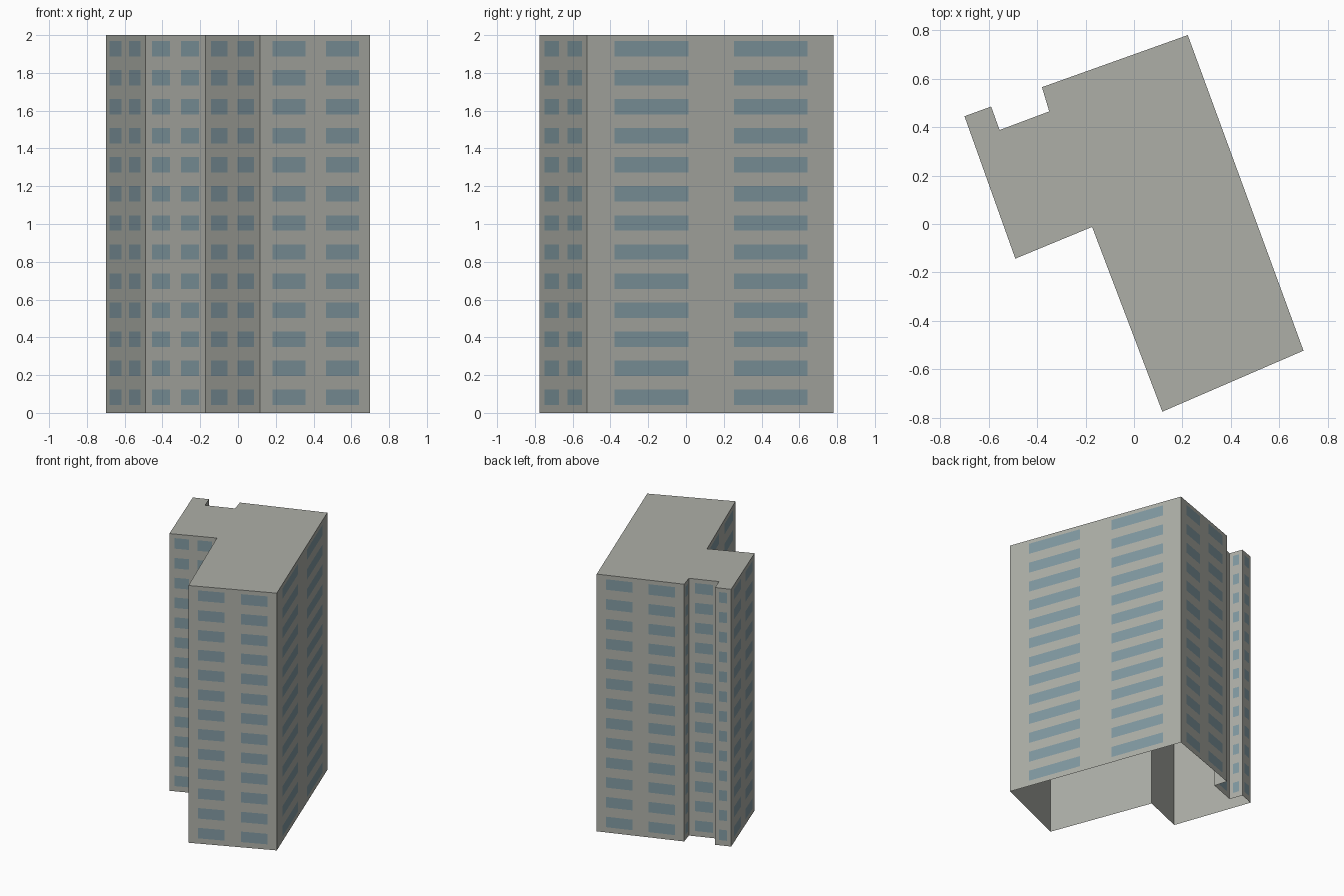
import bpy, bmesh
from mathutils import Vector

cube = bpy.data.objects.get("Cube")
if cube:
    bpy.data.objects.remove(cube, do_unlink=True)

HEIGHT, FLOORS = 2.0, 13
STOREY = HEIGHT / FLOORS


def material(name, colour):
    mat = bpy.data.materials.new(name)
    mat.use_nodes = True
    mat.diffuse_color = colour
    mat.node_tree.nodes["Principled BSDF"].inputs["Base Color"].default_value = colour
    return mat


def make_object(name, bm, mat):
    mesh = bpy.data.meshes.new(name)
    bm.to_mesh(mesh)
    bm.free()
    mesh.materials.append(mat)
    obj = bpy.data.objects.new(name, mesh)
    bpy.context.collection.objects.link(obj)
    return obj


concrete = material("warm grey concrete", (0.42, 0.43, 0.39, 1))
glass = material("blue grey glass", (0.22, 0.32, 0.36, 1))

# Footprint corners, counter-clockwise, each with the window spans
# (as fractions of the wall) on the wall that starts there
PAIR = [(0.11, 0.41), (0.595, 0.895)]
PAIR_REV = [(1 - b, 1 - a) for a, b in PAIR]
WIDE = [(0.2, 0.8)]
SINGLE = [(0.25, 0.75)]
footprint = [
    ((0.70, -0.523), PAIR),
    ((0.222, 0.78), PAIR),
    ((-0.38, 0.565), SINGLE),
    ((-0.35, 0.465), WIDE),
    ((-0.555, 0.388), SINGLE),
    ((-0.59, 0.485), SINGLE),
    ((-0.70, 0.445), PAIR_REV),
    ((-0.49, -0.143), PAIR),
    ((-0.173, -0.012), PAIR),
    ((0.117, -0.775), PAIR),
]
corners = [Vector((x, y, 0)) for (x, y), spans in footprint]
up = Vector((0, 0, 1))

# Tower shell: walls and flat roof, open underneath
bm = bmesh.new()
low = [bm.verts.new(p) for p in corners]
high = [bm.verts.new(p + up * HEIGHT) for p in corners]
for i in range(len(corners)):
    j = (i + 1) % len(corners)
    bm.faces.new((low[i], low[j], high[j], high[i]))
bm.faces.new(high)
make_object("tower_shell", bm, concrete)

# Window panes: thin plates just proud of each wall, one row per storey
bm = bmesh.new()
for i, (corner, spans) in enumerate(footprint):
    start, end = corners[i], corners[(i + 1) % len(corners)]
    outward = (end - start).cross(up).normalized() * 0.002
    for a, b in spans:
        left = start.lerp(end, a) + outward
        right = start.lerp(end, b) + outward
        for floor in range(FLOORS):
            sill = up * STOREY * (floor + 0.27)
            head = sill + up * STOREY * 0.53
            bm.faces.new([bm.verts.new(p) for p in
                          (left + sill, right + sill, right + head, left + head)])
make_object("window_panes", bm, glass)
